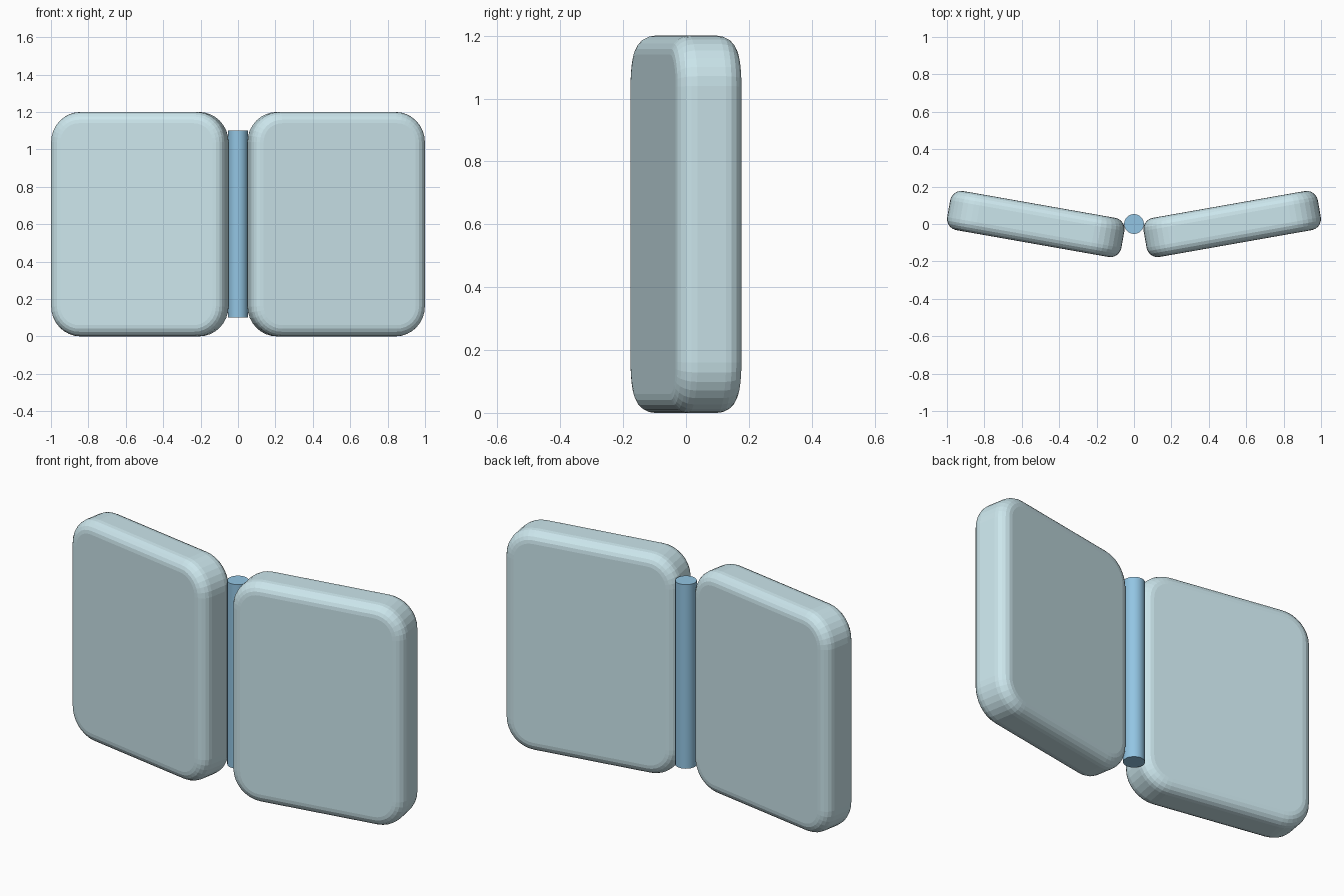
import bpy, bmesh
from math import radians

if "Cube" in bpy.data.objects:
    bpy.data.objects.remove(bpy.data.objects["Cube"])


def material(name, rgb):
    m = bpy.data.materials.new(name)
    m.diffuse_color = (*rgb, 1)
    m.use_nodes = True
    m.node_tree.nodes["Principled BSDF"].inputs["Base Color"].default_value = m.diffuse_color
    return m


panel_mat = material("pale_blue", (0.60, 0.79, 0.84))
hinge_mat = material("blue", (0.29, 0.56, 0.77))


def make_panel(name, side):
    """Upright slab with rounded corners and softened edges."""
    bm = bmesh.new()
    bmesh.ops.create_cube(bm, size=1)
    bmesh.ops.scale(bm, vec=(0.946, 0.212, 1.2), verts=bm.verts)
    # large rounding on the four corners seen from the front
    corners = [e for e in bm.edges
               if abs(e.verts[0].co.y - e.verts[1].co.y) > 0.1]
    bmesh.ops.bevel(bm, geom=corners, offset=0.16, segments=8,
                    profile=0.5, affect='EDGES')
    # smaller rounding around the front and back outlines
    rims = [e for e in bm.edges
            if len(e.link_faces) == 2 and e.calc_face_angle() > radians(60)]
    bmesh.ops.bevel(bm, geom=rims, offset=0.06, segments=5,
                    profile=0.5, affect='EDGES')
    mesh = bpy.data.meshes.new(name)
    bm.to_mesh(mesh)
    bm.free()
    mesh.materials.append(panel_mat)
    ob = bpy.data.objects.new(name, mesh)
    ob.location = (side * 0.525, 0, 0.6)
    ob.rotation_euler.z = side * radians(10)
    bpy.context.collection.objects.link(ob)


# Two angled panels, mirrored about the hinge
make_panel("right_panel", 1)
make_panel("left_panel", -1)

# Central hinge rod
bpy.ops.mesh.primitive_cylinder_add(vertices=32, radius=0.053, depth=1.0,
                                    location=(0, 0, 0.6))
rod = bpy.context.object
rod.name = "hinge_rod"
rod.data.materials.append(hinge_mat)
bpy.ops.object.shade_smooth_by_angle(angle=radians(30))
